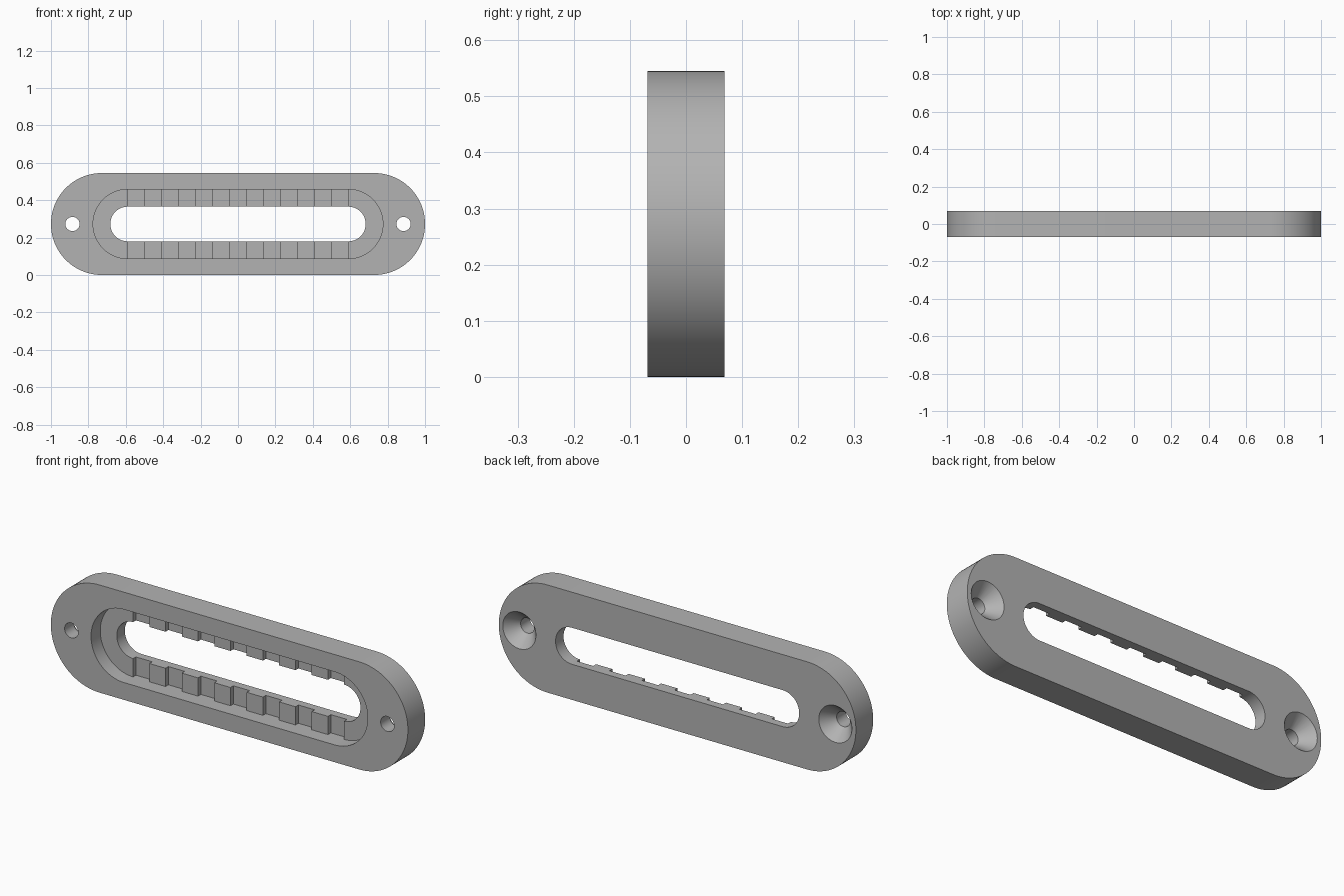
import bpy
import bmesh
import math

if "Cube" in bpy.data.objects:
    bpy.data.objects.remove(bpy.data.objects["Cube"], do_unlink=True)

FRONT, BACK = -0.069, 0.069
MID_Z = 0.2725
FLOOR = 0.005          # recess floor
NOTCH_FLOOR = 0.028    # bottom of the notches
PITCH = 0.091
OVER = 0.05            # how far cutters reach past the plate

grey = bpy.data.materials.new("mid grey")
grey.use_nodes = True
colour = (0.45, 0.45, 0.45, 1)
grey.diffuse_color = colour
grey.node_tree.nodes["Principled BSDF"].inputs["Base Color"].default_value = colour


def loft(name, rings):
    """Close a solid through rings of (x, y, z) points."""
    bm = bmesh.new()
    loops = [[bm.verts.new(p) for p in ring] for ring in rings]
    n = len(loops[0])
    for a, b in zip(loops, loops[1:]):
        for i in range(n):
            j = (i + 1) % n
            bm.faces.new((a[i], a[j], b[j], b[i]))
    bm.faces.new(loops[0])
    bm.faces.new(loops[-1])
    bmesh.ops.recalc_face_normals(bm, faces=bm.faces)
    mesh = bpy.data.meshes.new(name)
    bm.to_mesh(mesh)
    bm.free()
    mesh.materials.append(grey)
    obj = bpy.data.objects.new(name, mesh)
    bpy.context.collection.objects.link(obj)
    return obj


def stadium(half_length, radius, y, steps=48):
    """Outline of a bar with round ends."""
    ring = []
    for side, start in ((1, -90), (-1, 90)):
        for i in range(steps + 1):
            a = math.radians(start + 180 * i / steps)
            ring.append((side * (half_length - radius) + radius * math.cos(a),
                         y, MID_Z + radius * math.sin(a)))
    return ring


def circle(x, y, radius, steps=48):
    return [(x + radius * math.cos(math.tau * i / steps), y,
             MID_Z + radius * math.sin(math.tau * i / steps)) for i in range(steps)]


def box_ring(x, half_x, half_z, y):
    return [(x + sx * half_x, y, MID_Z + sz * half_z)
            for sx, sz in ((-1, -1), (1, -1), (1, 1), (-1, 1))]


# Plate with round ends
plate = loft("slotted_plate", [stadium(1, MID_Z, FRONT), stadium(1, MID_Z, BACK)])

# Front recess and the slot through it
cutters = [
    loft("recess_cutter", [stadium(0.775, 0.185, FRONT - OVER), stadium(0.775, 0.185, FLOOR)]),
    loft("slot_cutter", [stadium(0.6825, 0.0925, FRONT - OVER), stadium(0.6825, 0.0925, BACK + OVER)]),
]

# Row of notches across the recess floor
for i in range(-3, 4):
    cutters.append(loft("notch_cutter", [box_ring(i * 2 * PITCH, PITCH / 2, 0.185, y)
                                         for y in (FLOOR - 0.03, NOTCH_FLOOR)]))

# Screw holes, countersunk from the back
for side in (-1, 1):
    x = side * 0.885
    cutters.append(loft("screw_cutter", [
        circle(x, FRONT - OVER, 0.038), circle(x, 0.005, 0.038),
        circle(x, BACK, 0.093), circle(x, BACK + OVER, 0.093)]))

# Cut the plate and drop the cutters
bpy.ops.object.select_all(action='DESELECT')
plate.select_set(True)
bpy.context.view_layer.objects.active = plate
for cutter in cutters:
    cutter.hide_render = True
    cut = plate.modifiers.new("cut", 'BOOLEAN')
    cut.operation = 'DIFFERENCE'
    cut.solver = 'EXACT'
    cut.object = cutter
    bpy.ops.object.modifier_apply(modifier=cut.name)
    bpy.data.objects.remove(cutter, do_unlink=True)
bpy.ops.object.shade_smooth_by_angle(angle=math.radians(25))
